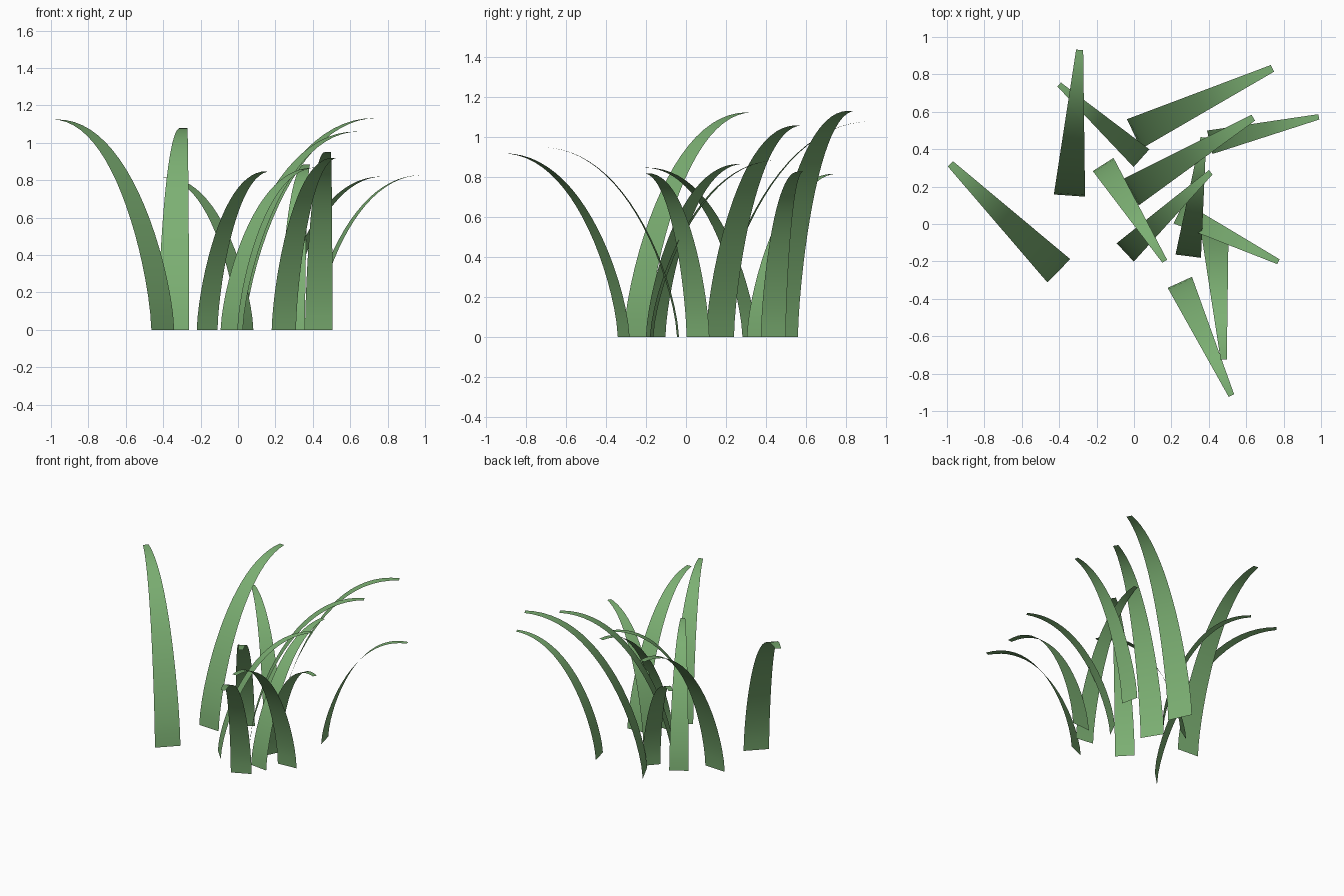
import bpy, bmesh, math

if "Cube" in bpy.data.objects:
    bpy.data.objects.remove(bpy.data.objects["Cube"])

SEGMENTS = 20

green = bpy.data.materials.new("grass_green")
green.diffuse_color = (0.2, 0.43, 0.17, 1)
green.use_nodes = True
green.node_tree.nodes["Principled BSDF"].inputs["Base Color"].default_value = green.diffuse_color


def blade_mesh():
    """Unit-height tapered strip that rises steeply and arches over along +x."""
    bm = bmesh.new()
    previous = None
    for i in range(SEGMENTS + 1):
        t = i / SEGMENTS
        z = math.sin(t * math.pi / 2)
        r = t ** 1.5
        half = 0.0775 + (0.0175 - 0.0775) * r
        row = [bm.verts.new((0.723 * r, s * half, z)) for s in (1, -1)]
        if previous:
            bm.faces.new((previous[0], previous[1], row[1], row[0]))
        previous = row
    # upper (concave outside) face points up
    bm.normal_update()
    if sum(f.normal.z for f in bm.faces) < 0:
        bmesh.ops.reverse_faces(bm, faces=bm.faces[:])
    for f in bm.faces:
        f.smooth = True
    mesh = bpy.data.meshes.new("grass_blade")
    bm.to_mesh(mesh)
    bm.free()
    mesh.materials.append(green)
    return mesh


# root centre x, y, tip x, y, height
blades = [
    (-0.402, -0.250, -0.983, 0.323, 1.125),
    (-0.345, 0.152, -0.290, 0.938, 1.080),
    (0.040, 0.352, -0.397, 0.743, 0.817),
    (0.000, 0.481, 0.742, 0.833, 1.133),
    (-0.017, 0.170, 0.637, 0.568, 1.060),
    (-0.047, -0.152, 0.405, 0.272, 0.867),
    (0.405, 0.437, 0.997, 0.575, 0.828),
    (-0.165, 0.318, 0.163, -0.197, 0.848),
    (0.245, -0.312, 0.522, -0.920, 0.920),
    (0.290, -0.172, 0.372, 0.468, 0.885),
    (0.432, -0.040, 0.480, -0.730, 0.950),
    (0.240, 0.060, 0.775, -0.203, 0.820),
]

# Tuft: the same blade turned and scaled
mesh = blade_mesh()
for i, (bx, by, tx, ty, height) in enumerate(blades, 1):
    ob = bpy.data.objects.new(f"grass_blade_{i:02d}", mesh)
    bpy.context.collection.objects.link(ob)
    ob.location = (bx, by, 0)
    ob.rotation_euler.z = math.atan2(ty - by, tx - bx)
    ob.scale = (height,) * 3
